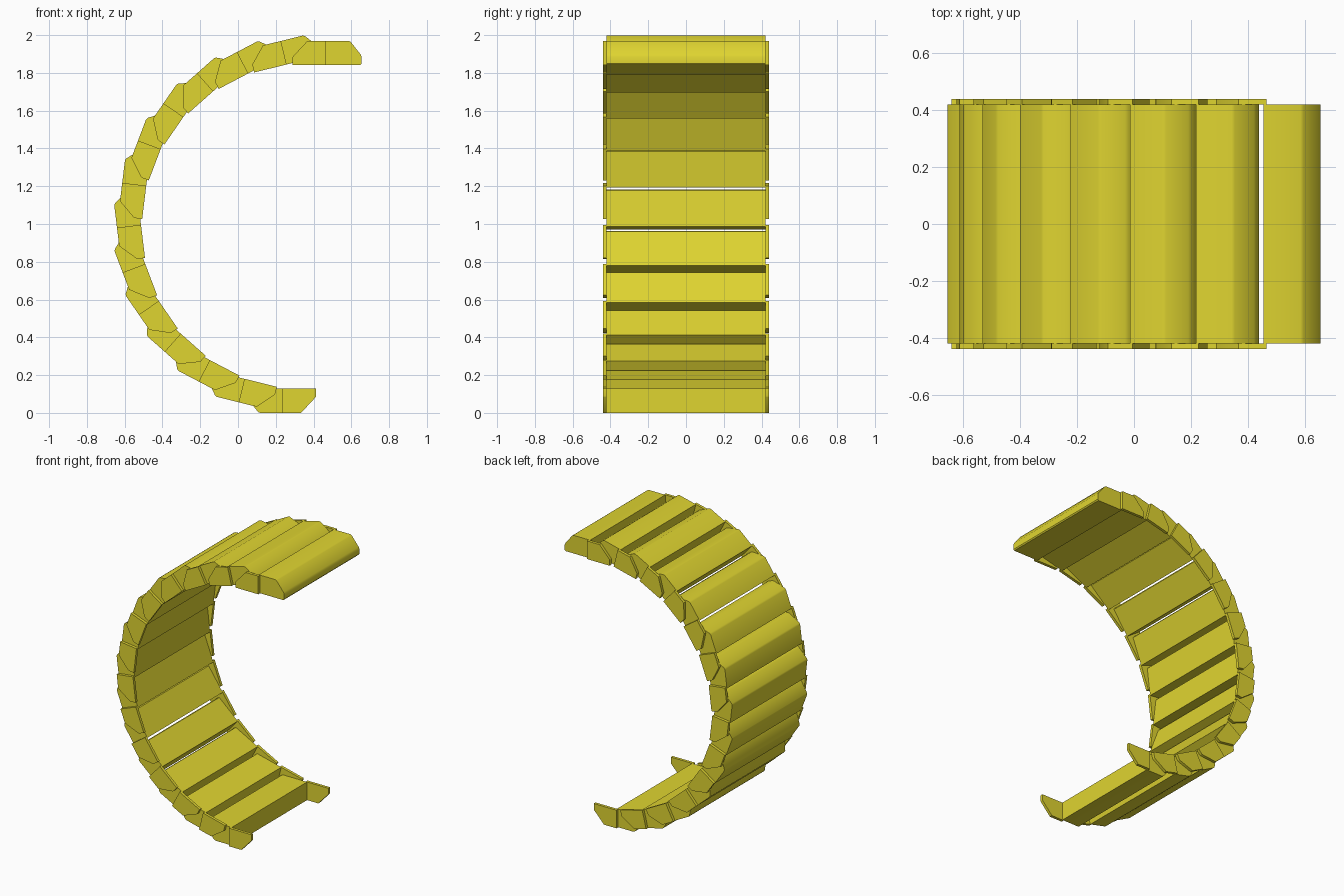
import bpy, bmesh, math

if "Cube" in bpy.data.objects:
    bpy.data.objects.remove(bpy.data.objects["Cube"])

# Track layout: links swing round a half circle in the xz plane
LINKS = 14
STEP = math.pi / (LINKS - 1)
CX, CZ = 0.351, 0.985
R_IN, R_OUT = 0.857, 0.985

mat = bpy.data.materials.new("yellow_paint")
mat.diffuse_color = (0.74, 0.66, 0.03, 1)
mat.use_nodes = True
mat.node_tree.nodes["Principled BSDF"].inputs["Base Color"].default_value = mat.diffuse_color

# Link profiles as (distance along link, radius from track centre)
SLAT = [(0.105, R_IN), (0.298, R_IN), (0.304, R_IN + 0.008), (0.304, 0.900),
        (0.298, 0.913), (0.245, 0.980), (0.234, R_OUT), (0.105, R_OUT)]
EAR = [(-0.062, R_IN), (0.115, R_IN), (0.115, R_OUT), (0.017, R_OUT),
       (-0.060, 0.902), (-0.062, 0.896)]


def link_part(name, profile, y0, y1, angle):
    """Extrude a profile across y and turn it to its place on the arc."""
    bm = bmesh.new()
    rings = []
    for y in (y0, y1):
        ring = []
        for s, r in profile:
            x = CX - s * math.cos(angle) - r * math.sin(angle)
            z = CZ + s * math.sin(angle) - r * math.cos(angle)
            ring.append(bm.verts.new((x, y, z)))
        rings.append(ring)
    a, b = rings
    bm.faces.new(a)
    bm.faces.new(b[::-1])
    for i in range(len(a)):
        j = (i + 1) % len(a)
        bm.faces.new((a[i], b[i], b[j], a[j]))
    bmesh.ops.recalc_face_normals(bm, faces=bm.faces)
    mesh = bpy.data.meshes.new(name)
    bm.to_mesh(mesh)
    bm.free()
    mesh.materials.append(mat)
    obj = bpy.data.objects.new(name, mesh)
    bpy.context.collection.objects.link(obj)
    obj.select_set(True)
    bpy.context.view_layer.objects.active = obj


# Each link: a wide slat and two side ears that lap over the previous slat
for k in range(LINKS):
    ang = k * STEP
    link_part(f"slat_{k + 1}", SLAT, -0.42, 0.42, ang)
    link_part(f"front_ear_{k + 1}", EAR, -0.44, -0.42, ang)
    link_part(f"back_ear_{k + 1}", EAR, 0.42, 0.44, ang)

bpy.ops.object.shade_smooth_by_angle(angle=math.radians(32))
